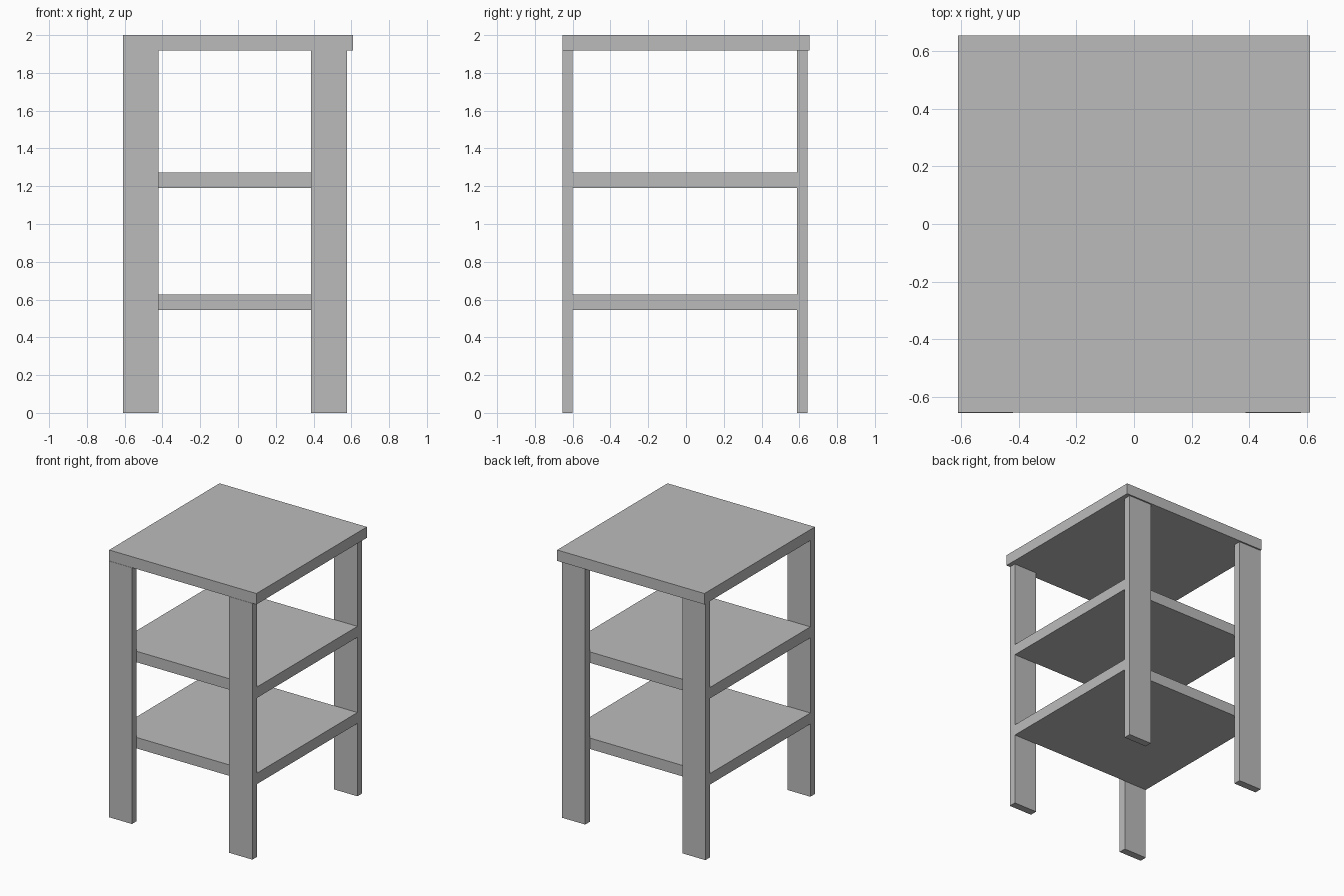
import bpy

# Remove the default cube
cube = bpy.data.objects.get("Cube")
if cube:
    bpy.data.objects.remove(cube, do_unlink=True)

# Single flat colour
GREY = (0.5, 0.5, 0.5, 1.0)
grey = bpy.data.materials.new("plain_grey")
grey.use_nodes = True
grey.diffuse_color = GREY
grey.node_tree.nodes["Principled BSDF"].inputs["Base Color"].default_value = GREY


def box(name, x, y, z):
    """Flat-faced board spanning the given (low, high) ranges."""
    spans = (x, y, z)
    bpy.ops.mesh.primitive_cube_add(size=1, location=[(a + b) / 2 for a, b in spans])
    board = bpy.context.object
    board.name = name
    board.scale = [b - a for a, b in spans]
    bpy.ops.object.transform_apply(location=False, rotation=False, scale=True)
    board.data.materials.append(grey)
    return board


LEG_X = {"right": (-0.61, -0.42), "left": (0.386, 0.578)}
LEG_Y = {"front": (-0.655, -0.60), "back": (0.587, 0.642)}
TOP_Z = 1.918
THICK = 0.082

# Table top, overhanging the legs on the left and back
box("table_top", (-0.61, 0.61), (-0.653, 0.653), (TOP_Z, 2.0))

# Four flat board legs
for end, y in LEG_Y.items():
    for side, x in LEG_X.items():
        box(f"{end}_{side}_leg", x, y, (0, TOP_Z))

# Two shelves held between the front and back legs
for name, z in (("lower_shelf", 0.545), ("upper_shelf", 1.19)):
    box(name,
        (LEG_X["right"][0], LEG_X["left"][1]),
        (LEG_Y["front"][1], LEG_Y["back"][0]),
        (z, z + THICK))
